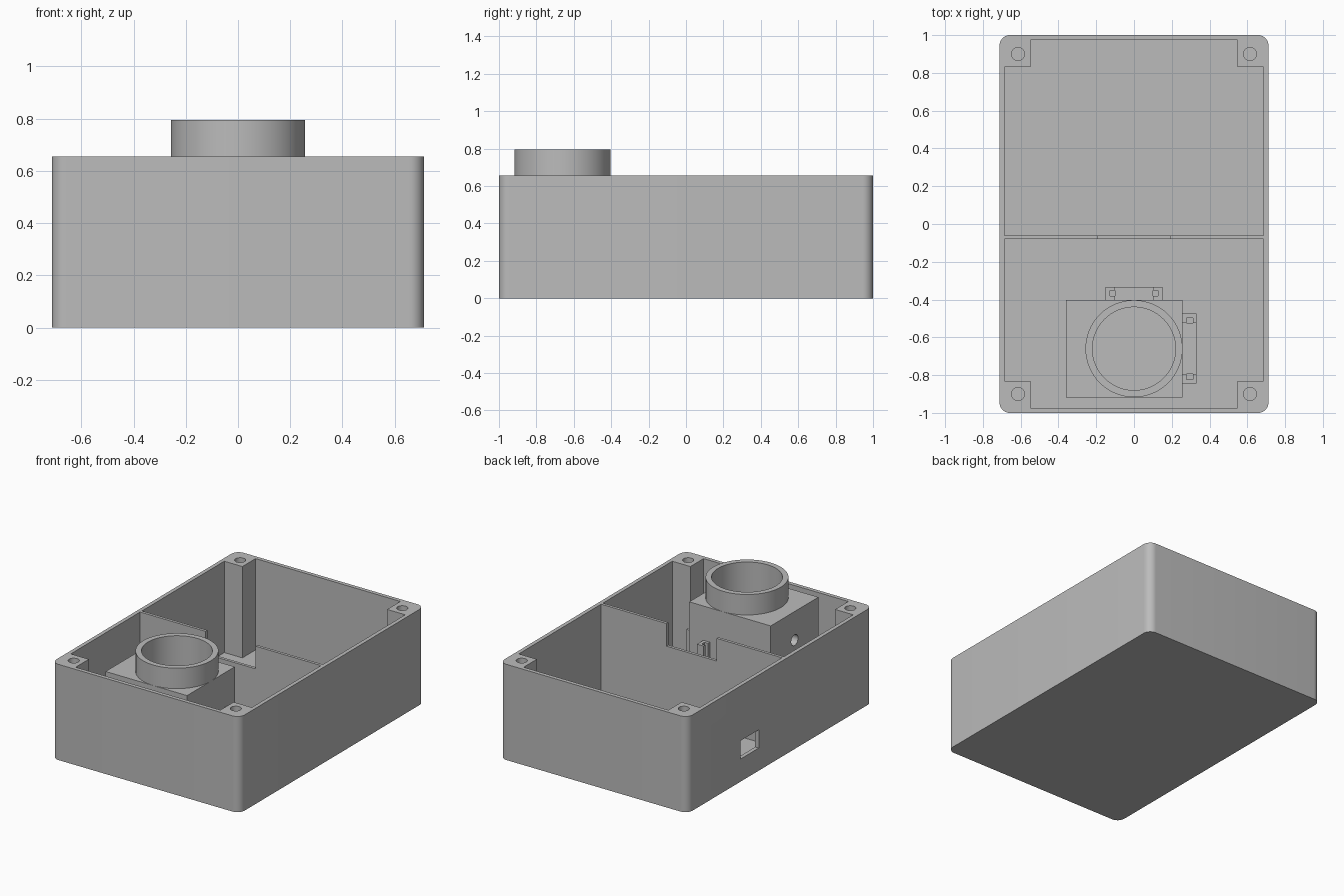
import bpy, bmesh, math
from mathutils import Matrix, Vector

cube = bpy.data.objects.get("Cube")
if cube:
    bpy.data.objects.remove(cube, do_unlink=True)

grey = bpy.data.materials.new("light_grey_plastic")
grey.use_nodes = True
grey.diffuse_color = (0.5, 0.5, 0.5, 1)
grey.node_tree.nodes["Principled BSDF"].inputs["Base Color"].default_value = (0.5, 0.5, 0.5, 1)

RIM, FLOOR = 0.655, 0.03
HALF_X, HALF_Y = 0.712, 1.0


def prism(name, outline, z0, z1):
    """Extrude a counter-clockwise outline between two heights."""
    bm = bmesh.new()
    face = bm.faces.new([bm.verts.new((x, y, z0)) for x, y in outline])
    top = bmesh.ops.extrude_face_region(bm, geom=[face])["geom"]
    bmesh.ops.translate(bm, vec=(0, 0, z1 - z0),
                        verts=[g for g in top if isinstance(g, bmesh.types.BMVert)])
    bmesh.ops.recalc_face_normals(bm, faces=bm.faces)
    mesh = bpy.data.meshes.new(name)
    bm.to_mesh(mesh)
    bm.free()
    mesh.materials.append(grey)
    obj = bpy.data.objects.new(name, mesh)
    bpy.context.collection.objects.link(obj)
    return obj


def rect(x0, x1, y0, y1):
    return [(x0, y0), (x1, y0), (x1, y1), (x0, y1)]


def arc(cx, cy, r, start, sweep, steps):
    return [(cx + r * math.cos(start + sweep * i / steps),
             cy + r * math.sin(start + sweep * i / steps)) for i in range(steps + 1)]


def circle(cx, cy, r, steps=64):
    return arc(cx, cy, r, 0, math.tau, steps)[:-1]


def boolean(obj, tool, operation="DIFFERENCE"):
    """Apply a boolean and discard the tool object."""
    mod = obj.modifiers.new("bool", "BOOLEAN")
    mod.operation, mod.solver, mod.object = operation, "EXACT", tool
    graph = bpy.context.evaluated_depsgraph_get()
    obj.data = bpy.data.meshes.new_from_object(obj.evaluated_get(graph))
    obj.modifiers.clear()
    bpy.data.objects.remove(tool, do_unlink=True)


def smooth(obj):
    bpy.ops.object.select_all(action="DESELECT")
    obj.select_set(True)
    bpy.context.view_layer.objects.active = obj
    bpy.ops.object.shade_smooth_by_angle(angle=math.radians(30))


# Enclosure shell with rounded vertical edges
R = 0.055
corners = [(1, 1), (-1, 1), (-1, -1), (1, -1)]
outline = []
for i, (sx, sy) in enumerate(corners):
    outline += arc(sx * (HALF_X - R), sy * (HALF_Y - R), R, i * math.pi / 2, math.pi / 2, 10)
shell = prism("enclosure_shell", outline, 0, RIM)

# Cavity leaves a square screw post in each corner
IX, IY, PX, PY = 0.685, 0.973, 0.548, 0.83
cavity = []
for i, (sx, sy) in enumerate(corners):
    step = [(sx * IX, sy * PY), (sx * PX, sy * PY), (sx * PX, sy * IY)]
    cavity += step if i % 2 == 0 else step[::-1]
boolean(shell, prism("cavity_cutter", cavity, FLOOR, 1))

# Screw holes and the side connector window
for sx, sy in corners:
    boolean(shell, prism("screw_cutter", circle(sx * 0.614, sy * 0.9, 0.035, 32), 0.25, 1))
boolean(shell, prism("window_cutter", rect(-0.8, -0.6, 0.23, 0.43), 0.155, 0.28))
smooth(shell)

# Dividing wall with a central notch
divider = prism("dividing_wall", rect(-IX, IX, -0.08, -0.06), FLOOR, RIM)
boolean(divider, prism("notch_cutter", rect(-0.19, 0.19, -0.2, 0.1), 0.5, 1))

# Sensor housing: block, round collar, open bore and a side port
CY = -0.66
housing = prism("sensor_housing", rect(-0.36, 0.257, -0.918, -0.402), FLOOR, RIM)
boolean(housing, prism("collar", circle(0, CY, 0.257), 0.3, 0.795), "UNION")
boolean(housing, prism("bore_cutter", circle(0, CY, 0.22), FLOOR + 0.03, 1))
port = prism("port_cutter", circle(0, 0, 0.037, 32), 0, 0.3)
port.matrix_world = Matrix.Translation((-0.4, CY, 0.46)) @ Matrix.Rotation(math.pi / 2, 4, "Y")
bpy.context.view_layer.update()
boolean(housing, port)
smooth(housing)


# Grooved board holders: a pair of facing clips on a low foot
def board_holder(name, origin, turn, half, depth):
    place = Matrix.Translation(Vector((*origin, 0))) @ Matrix.Rotation(turn, 4, "Z")
    inner, groove, v0, v1 = half - 0.05, half - 0.022, 0.02, depth - 0.018
    clip = [(half, 0), (half, depth), (inner, depth), (inner, v1),
            (groove, v1), (groove, v0), (inner, v0), (inner, 0)]
    for side, label in ((1, "a"), (-1, "b")):
        part = prism(f"{name}_clip_{label}", [(side * u, v) for u, v in clip], FLOOR, 0.42)
        part.matrix_world = place
    foot = prism(f"{name}_foot", rect(-inner, inner, 0, depth), FLOOR, 0.1)
    foot.matrix_world = place


board_holder("rear_board_holder", (0, -0.402), 0, 0.15, 0.068)
board_holder("side_board_holder", (0.257, CY), -math.pi / 2, 0.185, 0.073)
